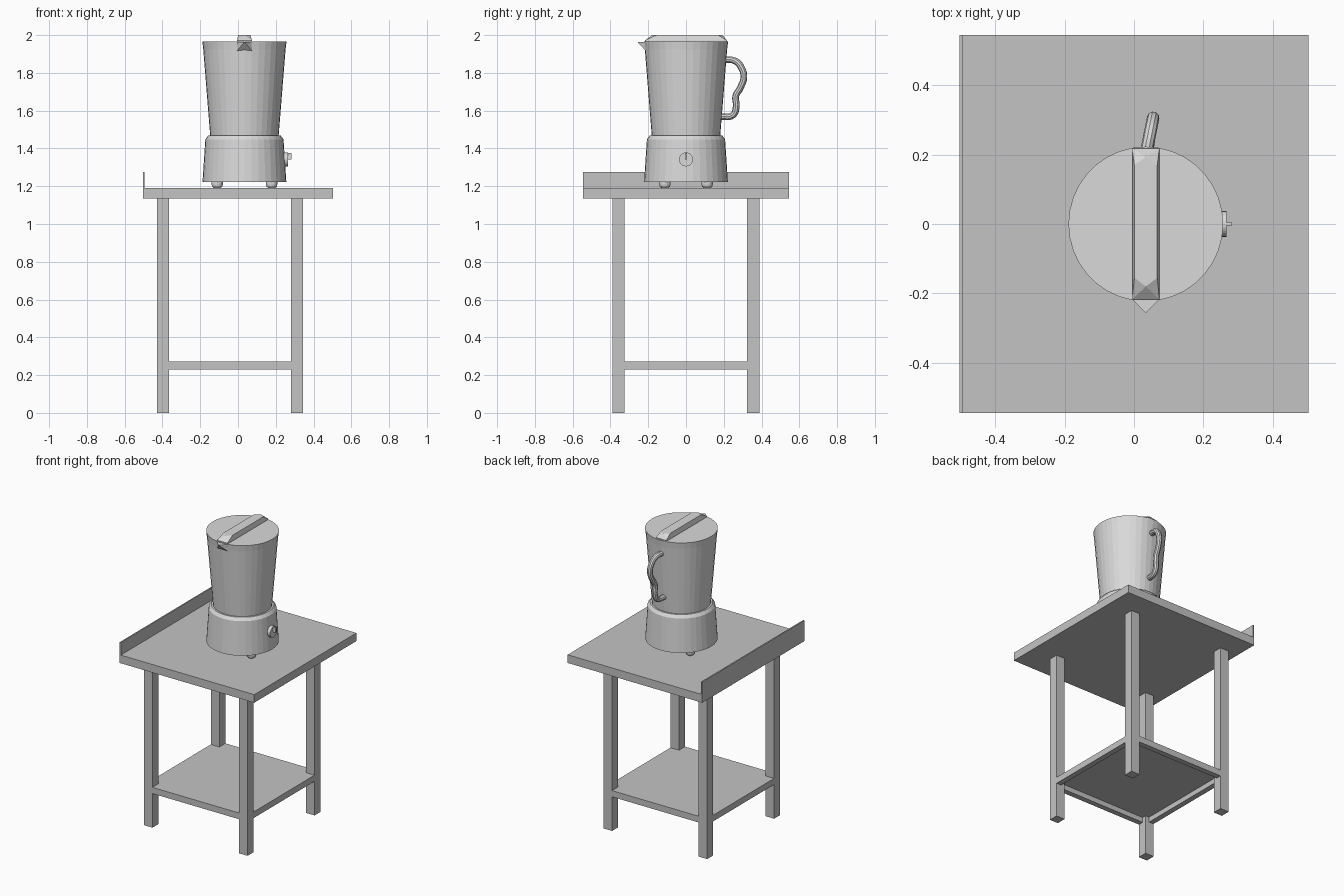
import bpy, bmesh, math
from mathutils import Vector

cube = bpy.data.objects.get("Cube")
if cube:
    bpy.data.objects.remove(cube)


def material(name, value):
    m = bpy.data.materials.new(name)
    m.use_nodes = True
    color = (value, value, value, 1)
    m.diffuse_color = color
    m.node_tree.nodes["Principled BSDF"].inputs["Base Color"].default_value = color
    return m


STEEL = material("table steel", 0.55)
ALUMINIUM = material("pot aluminium", 0.70)
CX = 0.034  # pot axis


def finish(name, bm, mat):
    bmesh.ops.recalc_face_normals(bm, faces=bm.faces)
    mesh = bpy.data.meshes.new(name)
    bm.to_mesh(mesh)
    bm.free()
    mesh.materials.append(mat)
    obj = bpy.data.objects.new(name, mesh)
    bpy.context.collection.objects.link(obj)
    return obj


def box(name, lo, hi, mat):
    bm = bmesh.new()
    bmesh.ops.create_cube(bm, size=1)
    for v in bm.verts:
        v.co = [(a + b) / 2 + c * (b - a) for a, b, c in zip(lo, hi, v.co)]
    return finish(name, bm, mat)


def hull(name, points, mat):
    bm = bmesh.new()
    for p in points:
        bm.verts.new(p)
    bmesh.ops.convex_hull(bm, input=bm.verts)
    bmesh.ops.dissolve_limit(bm, angle_limit=0.01, verts=bm.verts, edges=bm.edges)
    return finish(name, bm, mat)


def lathe(name, profile, mat, center, steps=36, axis="Z"):
    """Revolve (radius, height) pairs and cap both ends."""
    bm = bmesh.new()
    rings = []
    for r, h in profile:
        ring = []
        for i in range(steps):
            a = math.tau * i / steps
            c, s = r * math.cos(a), r * math.sin(a)
            p = Vector((c, s, h)) if axis == "Z" else Vector((h, c, s))
            ring.append(bm.verts.new(p + Vector(center)))
        rings.append(ring)
    for low, high in zip(rings, rings[1:]):
        for i in range(steps):
            j = (i + 1) % steps
            bm.faces.new((low[i], low[j], high[j], high[i]))
    bm.faces.new(rings[0])
    bm.faces.new(rings[-1])
    return finish(name, bm, mat)


# Table top with upstand along one side
box("table_top", (-0.503, -0.545, 1.135), (0.503, 0.545, 1.19), STEEL)
box("upstand", (-0.503, -0.545, 1.19), (-0.494, 0.545, 1.275), STEEL)

# Legs
X0, X1, Y0, Y1, W = -0.43, 0.345, -0.39, 0.388, 0.064
for xn, x in (("left", X1 - W), ("right", X0)):
    for yn, y in (("front", Y0), ("back", Y1 - W)):
        box(f"{yn}_{xn}_leg", (x, y, 0), (x + W, y + W, 1.135), STEEL)

# Lower shelf: plate on a rail frame
Z0, Z1, R = 0.23, 0.272, 0.036
box("shelf_plate", (X0 + R, Y0 + R, Z1 - 0.008), (X1 - R, Y1 - R, Z1), STEEL)
for name, y in (("front_rail", Y0), ("back_rail", Y1 - R)):
    box(name, (X0 + W, y, Z0), (X1 - W, y + R, Z1), STEEL)
for name, x in (("right_rail", X0), ("left_rail", X1 - R)):
    box(name, (x, Y0 + W, Z0), (x + R, Y1 - W, Z1), STEEL)

# Pot: base with bevelled collar, tapered jug with flat lid
lathe("pot_base", [(0.222, 1.222), (0.207, 1.448), (0.192, 1.468)], ALUMINIUM, (CX, 0, 0))
lathe("pot_jug", [(0.181, 1.465), (0.218, 1.925), (0.223, 1.966)], ALUMINIUM, (CX, 0, 0))

# Feet
for i, (sx, sy) in enumerate([(-1, -1), (1, -1), (1, 1), (-1, 1)]):
    lathe(f"foot_{i + 1}", [(0.018, 1.19), (0.027, 1.198), (0.03, 1.21), (0.03, 1.225)],
          ALUMINIUM, (CX + sx * 0.144, sy * 0.112, 0), 16)

# Lid grip: faceted bar with pointed top face
bar = []
for s in (-1, 1):
    bar += [(CX + s * 0.039, y, z) for y in (-0.217, 0.217) for z in (1.955, 1.972)]
    bar += [(CX + s * 0.033, y, 2.0) for y in (-0.155, 0.17)]
bar += [(CX, -0.18, 2.0), (CX, 0.193, 2.0)]
hull("lid_grip", bar, ALUMINIUM)

# Pouring spout
spout = [(CX, -0.257, 1.964)]
for s in (-1, 1):
    spout += [(CX + s * 0.041, -0.216, 1.964), (CX + s * 0.041, -0.212, 1.915)]
hull("spout", spout, ALUMINIUM)

# Control knob with a thin pointer
lathe("knob", [(0.037, 0.225), (0.037, 0.266)], ALUMINIUM, (0, 0, 1.342), 24, "X")
box("knob_pointer", (0.26, -0.004, 1.342), (0.283, 0.004, 1.376), ALUMINIUM)

# Curved handle tube
path = [(0.2, 1.872), (0.262, 1.862), (0.296, 1.822), (0.306, 1.775), (0.288, 1.722),
        (0.263, 1.676), (0.266, 1.622), (0.248, 1.576), (0.18, 1.568)]
curve = bpy.data.curves.new("handle", "CURVE")
curve.dimensions = "3D"
curve.bevel_depth = 0.018
curve.bevel_resolution = 3
curve.resolution_u = 5
curve.use_fill_caps = True
spline = curve.splines.new("BEZIER")
spline.bezier_points.add(len(path) - 1)
for p, (y, z) in zip(spline.bezier_points, path):
    p.co = (CX + max(0, y - 0.2) * 0.2, y, z)
    p.handle_left_type = p.handle_right_type = "AUTO"
curve.materials.append(ALUMINIUM)
handle = bpy.data.objects.new("handle", curve)
bpy.context.collection.objects.link(handle)

# Turn the tube into a smooth mesh
bpy.ops.object.select_all(action="DESELECT")
handle.select_set(True)
bpy.context.view_layer.objects.active = handle
bpy.ops.object.convert(target="MESH")
bpy.ops.object.shade_smooth_by_angle()
